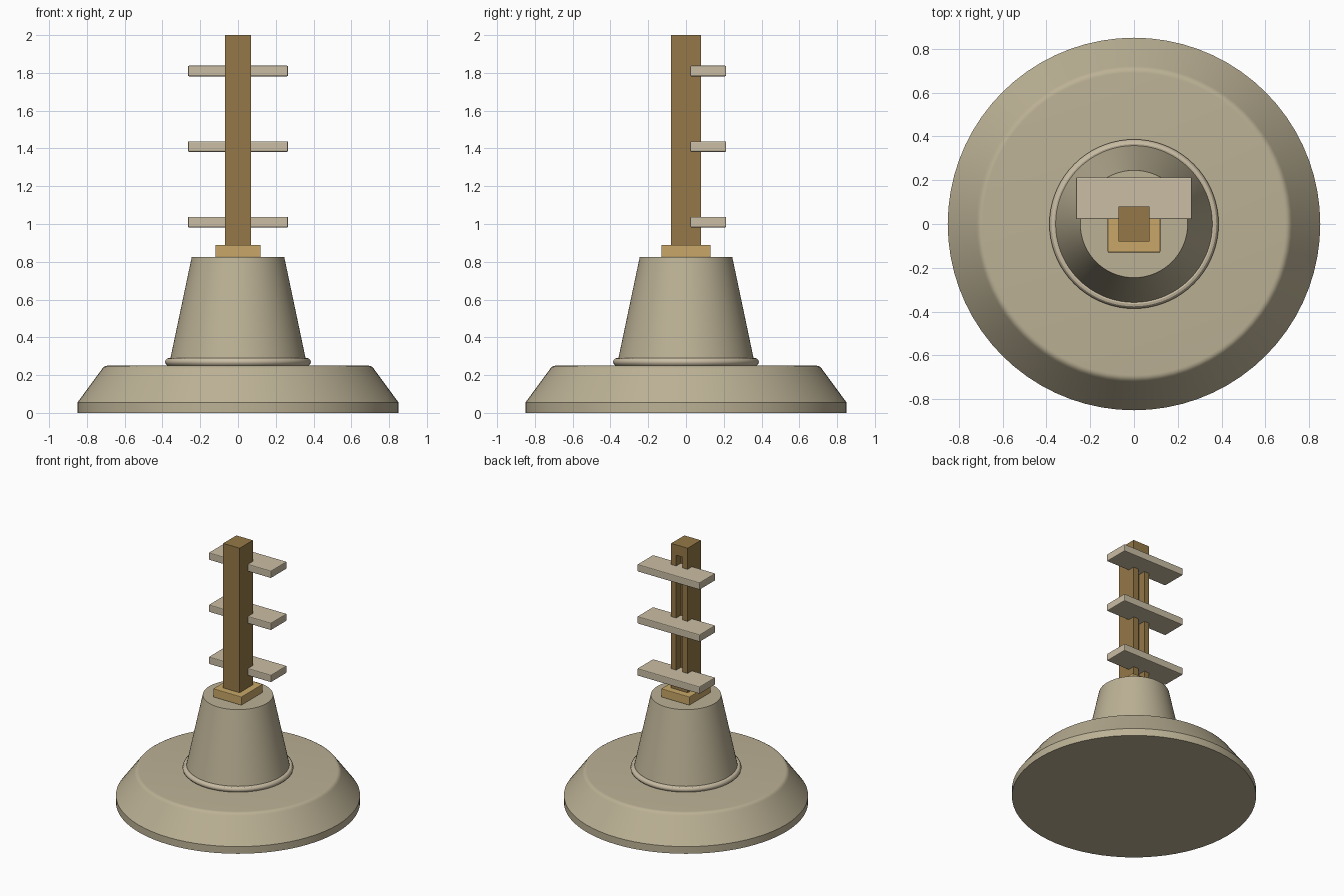
import bpy, bmesh, math
from mathutils import Vector

if "Cube" in bpy.data.objects:
    bpy.data.objects.remove(bpy.data.objects["Cube"])


def material(name, color):
    m = bpy.data.materials.new(name)
    m.diffuse_color = (*color, 1)
    m.use_nodes = True
    m.node_tree.nodes["Principled BSDF"].inputs["Base Color"].default_value = m.diffuse_color
    return m


STONE = material("stone", (0.50, 0.44, 0.30))
PALE = material("pale_wood", (0.59, 0.51, 0.37))
WOOD = material("dark_wood", (0.30, 0.19, 0.065))
GOLD = material("light_wood", (0.58, 0.39, 0.14))


def finish(name, bm, mat, smooth=False):
    bmesh.ops.recalc_face_normals(bm, faces=bm.faces)
    mesh = bpy.data.meshes.new(name)
    bm.to_mesh(mesh)
    bm.free()
    mesh.materials.append(mat)
    ob = bpy.data.objects.new(name, mesh)
    bpy.context.collection.objects.link(ob)
    if smooth:
        bpy.ops.object.select_all(action='DESELECT')
        ob.select_set(True)
        bpy.context.view_layer.objects.active = ob
        bpy.ops.object.shade_smooth_by_angle(angle=math.radians(30))
    return ob


def lathe(name, profile, mat, closed=False, steps=72):
    bm = bmesh.new()
    vs = [bm.verts.new((r, 0, z)) for r, z in profile]
    es = [bm.edges.new(p) for p in zip(vs, vs[1:])]
    if closed:
        es.append(bm.edges.new((vs[-1], vs[0])))
    bmesh.ops.spin(bm, geom=vs + es, axis=(0, 0, 1), cent=(0, 0, 0),
                   angle=math.tau, steps=steps, use_duplicate=False)
    bmesh.ops.remove_doubles(bm, verts=bm.verts, dist=1e-4)
    return finish(name, bm, mat, True)


def box(name, lo, hi, mat, bevel=0.0):
    lo, hi = Vector(lo), Vector(hi)
    bm = bmesh.new()
    bmesh.ops.create_cube(bm, size=1)
    bmesh.ops.scale(bm, vec=hi - lo, verts=bm.verts)
    bmesh.ops.translate(bm, vec=(lo + hi) / 2, verts=bm.verts)
    if bevel:
        bmesh.ops.bevel(bm, geom=bm.edges[:], offset=bevel, segments=2,
                        profile=0.5, affect='EDGES')
    return finish(name, bm, mat)


# Round base with sloped shoulder, collar ring and tapered pedestal
lathe("base", [(0, 0), (0.85, 0), (0.85, 0.055), (0.72, 0.232),
               (0.712, 0.243), (0.70, 0.249), (0.69, 0.25), (0, 0.25)], STONE)
lathe("collar_ring", [(0.365 + 0.021 * math.cos(a), 0.27 + 0.021 * math.sin(a))
                      for a in [math.tau * i / 12 for i in range(12)]], PALE, True)
lathe("pedestal", [(0, 0.25), (0.366, 0.25), (0.245, 0.825), (0, 0.825)], STONE)

# Socket block under the post
box("socket_block", (-0.12, -0.13, 0.825), (0.12, 0.13, 0.89), GOLD, 0.004)

# Post with a blind groove down its back
post = box("post", (-0.07, -0.08, 0.89), (0.07, 0.08, 2.0), WOOD)
cutter = box("groove_cutter", (-0.027, 0.02, 0.93), (0.027, 0.12, 1.92), WOOD)
cutter.hide_render = True
cutter.hide_set(True)
mod = post.modifiers.new("groove", 'BOOLEAN')
mod.operation = 'DIFFERENCE'
mod.solver = 'EXACT'
mod.object = cutter

# Crossbars set into the back of the post
for i in range(3):
    z = 1.01 + 0.4 * i
    box(f"crossbar_{i + 1}", (-0.265, 0.022, z - 0.028), (0.265, 0.213, z + 0.028),
        PALE, 0.006)
